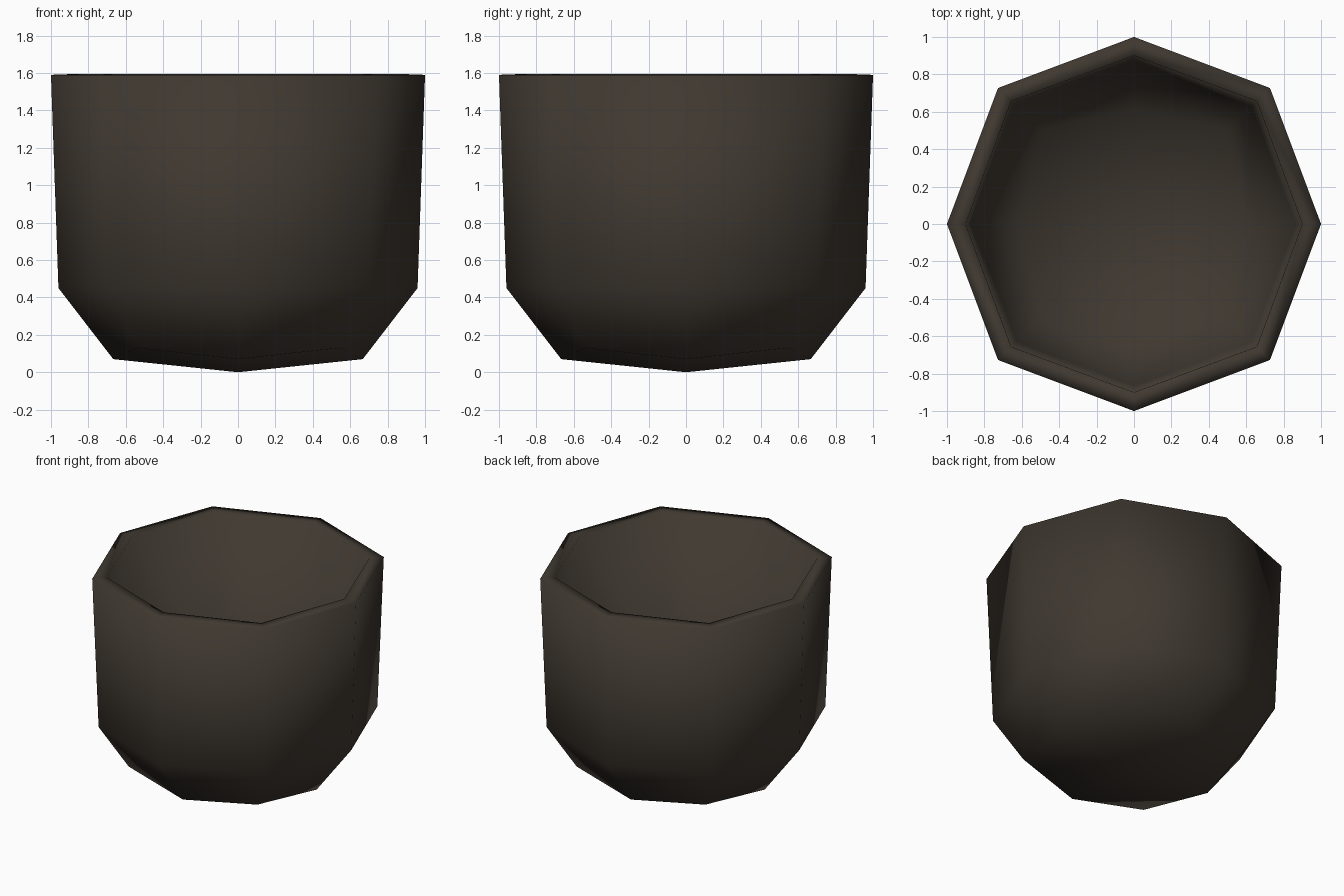
import bpy, bmesh, math

if "Cube" in bpy.data.objects:
    bpy.data.objects.remove(bpy.data.objects["Cube"])

# one flat colour: dark brown clay
brown = bpy.data.materials.new("dark_brown")
brown.diffuse_color = (0.050, 0.040, 0.030, 1.0)
brown.use_nodes = True
brown.node_tree.nodes["Principled BSDF"].inputs["Base Color"].default_value = brown.diffuse_color

# eight-sided rings: (axis radius, axis z, corner x = y, corner z), bottom to top
RINGS = [
    (0.667, 0.07, 0.545, 0.13),
    (0.960, 0.45, 0.695, 0.45),
    (1.000, 1.59, 0.727, 1.59),
]

bm = bmesh.new()


def ring(axis_r, axis_z, corner, corner_z):
    verts = []
    for i in range(8):
        r, z = (corner * math.sqrt(2), corner_z) if i % 2 else (axis_r, axis_z)
        a = i * math.pi / 4
        verts.append(bm.verts.new((r * math.cos(a), r * math.sin(a), z)))
    return verts


rings = [ring(*r) for r in RINGS]

# walls
for low, up in zip(rings, rings[1:]):
    for i in range(8):
        j = (i + 1) % 8
        bm.faces.new((low[i], low[j], up[j], up[i]))

# rounded bottom: four quads meeting at the lowest point
centre = bm.verts.new((0, 0, 0))
base = rings[0]
for k in range(0, 8, 2):
    bm.faces.new((centre, base[(k + 2) % 8], base[k + 1], base[k]))

for f in bm.faces:
    f.smooth = True

mesh = bpy.data.meshes.new("cup")
bm.to_mesh(mesh)
bm.free()
mesh.materials.append(brown)
cup = bpy.data.objects.new("cup", mesh)
bpy.context.collection.objects.link(cup)

# wall thickness, grown inwards
shell = cup.modifiers.new("wall_thickness", 'SOLIDIFY')
shell.thickness = 0.1
shell.offset = -1
